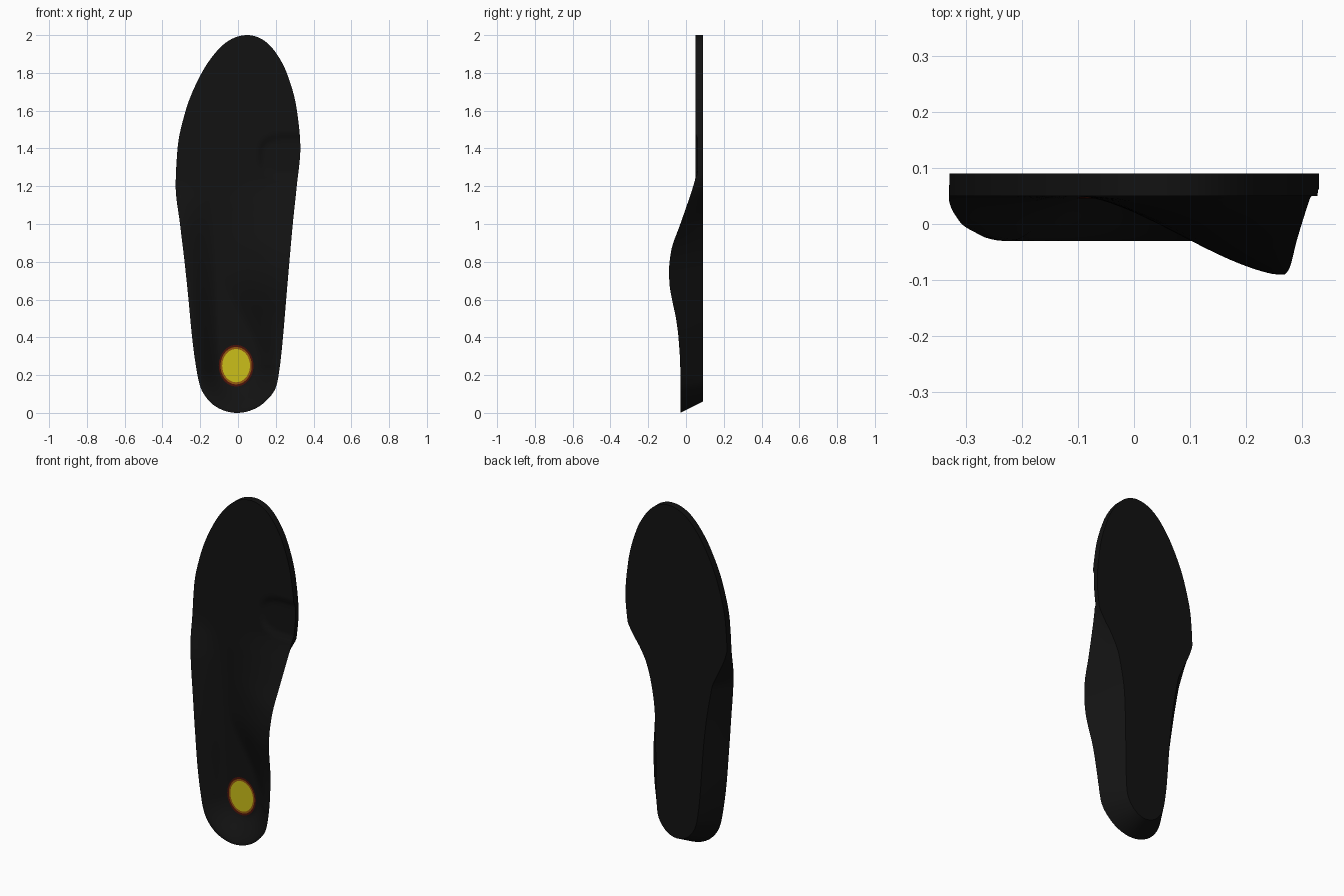
import bpy
import math

if "Cube" in bpy.data.objects:
    bpy.data.objects.remove(bpy.data.objects["Cube"])

BACK = 0.09      # flat underside plane
FLOOR = 0.05     # foot-side surface of the thin forefoot


def curve(points):
    """Monotone smooth interpolation through (t, value) points."""
    ts, vs = zip(*points)
    d = [(vs[i + 1] - vs[i]) / (ts[i + 1] - ts[i]) for i in range(len(ts) - 1)]
    m = [d[0]] + [2 * a * b / (a + b) if a * b > 0 else 0 for a, b in zip(d, d[1:])] + [d[-1]]

    def f(t):
        t = min(max(t, ts[0]), ts[-1])
        i = max(j for j in range(len(d)) if ts[j] <= t)
        h = ts[i + 1] - ts[i]
        s = (t - ts[i]) / h
        return (vs[i] * (1 + 2 * s) * (1 - s) ** 2 + vs[i + 1] * s * s * (3 - 2 * s)
                + h * s * (1 - s) * (m[i] * (1 - s) - m[i + 1] * s))
    return f


def angle(z):
    return math.acos(max(-1, min(1, 1 - z)))


def outline(points):
    f = curve([(angle(z), x) for z, x in points])
    return lambda z: f(angle(z))


# Outline seen from the front
left = outline([(0, -.005), (.06, -.15), (.14, -.2), (.25, -.223), (.4, -.243), (.6, -.262),
                (.8, -.283), (1, -.307), (1.2, -.33), (1.4, -.32), (1.6, -.277),
                (1.8, -.192), (1.9, -.125), (1.97, -.05), (2, .05)])
right = outline([(0, -.005), (.06, .145), (.14, .202), (.25, .222), (.4, .238), (.6, .255),
                 (.8, .272), (1, .29), (1.2, .311), (1.4, .33), (1.6, .312),
                 (1.8, .258), (1.9, .205), (1.97, .14), (2, .05)])

# Rim height on the outer side and on the arch side
rim_outer = curve([(0, -.03), (.3, -.03), (.6, -.025), (.8, -.015), (1, .0), (1.1, .02),
                   (1.2, .045), (1.26, FLOOR), (2, FLOOR)])
rim_arch = curve([(0, -.03), (.25, -.031), (.4, -.04), (.5, -.053), (.6, -.074), (.68, -.087),
                  (.75, -.09), (.85, -.08), (1, -.03), (1.1, .005), (1.2, .038),
                  (1.25, FLOOR), (2, FLOOR)])

# How far the base is drawn in below the rim, and where the arch slope begins
inset_outer = curve([(0, .36), (.6, .34), (1, .25), (1.1, .15), (1.2, .04), (1.25, 0), (2, 0)])
inset_arch = curve([(0, .38), (.75, .48), (1, .38), (1.1, .25), (1.2, .06), (1.25, 0), (2, 0)])
arch_start = curve([(0, .45), (.3, .42), (.75, -.3), (1.1, -.3), (1.3, 0), (2, 0)])


def ramp(s):
    s = min(max(s, 0), 1)
    return .5 * s + .5 * s * s * (3 - 2 * s)


def smooth(s):
    s = min(max(s, 0), 1)
    return s * s * (3 - 2 * s)


def foot_surface(x, z):
    """y of the foot-side surface: floor, cupped heel, arch and toe-joint recess."""
    l, r = left(z), right(z)
    mid = (l + r) / 2
    u = (x - mid) / max((r - l) / 2, 1e-6)
    a, o = u, -u
    if z < .25:
        rad = min(1, math.hypot(x / .222, (z - .25) / .25))
        edge = max(abs(u), rad)
        heel = (FLOOR + .03) * ramp((rad - .43) / .53)
        if edge > .995:
            heel = FLOOR + .03
        y = FLOOR - heel
    else:
        s0 = arch_start(z)
        bump_a = (FLOOR - rim_arch(z)) * ramp((a - s0) / (.94 - s0))
        bump_o = (FLOOR - rim_outer(z)) * ramp((o - .43) / .53)
        y = FLOOR - max(bump_a, bump_o)
    q = (abs((x - .28) / .18) ** 3 + abs((z - 1.36) / .115) ** 3) ** (1 / 3)
    return y + .012 * smooth((1 - q) / .2)


def add_mesh(name, verts, faces, colors, slots=None):
    mesh = bpy.data.meshes.new(name)
    mesh.from_pydata(verts, [], faces)
    for i, c in enumerate(colors):
        mat = bpy.data.materials.new(f"{name}_{i}")
        mat.diffuse_color = (*c, 1)
        mat.use_nodes = True
        mat.node_tree.nodes["Principled BSDF"].inputs["Base Color"].default_value = mat.diffuse_color
        mesh.materials.append(mat)
    if slots:
        mesh.polygons.foreach_set("material_index", slots)
    ob = bpy.data.objects.new(name, mesh)
    bpy.context.collection.objects.link(ob)
    bpy.ops.object.select_all(action='DESELECT')
    ob.select_set(True)
    bpy.context.view_layer.objects.active = ob
    bpy.ops.object.mode_set(mode='EDIT')
    bpy.ops.mesh.select_all(action='SELECT')
    bpy.ops.mesh.normals_make_consistent(inside=False)
    bpy.ops.object.mode_set(mode='OBJECT')
    bpy.ops.object.shade_smooth_by_angle(angle=math.radians(35))
    return ob


# Insole body: closed sections lofted from heel to toe
NU, NW, NZ = 56, 4, 150
verts, faces = [], []
for k in range(NZ + 1):
    t = .02 + (math.pi - .04) * k / NZ
    z = 1 - math.cos(t)
    l, r = left(z), right(z)
    xs = [l + (r - l) * i / NU for i in range(NU + 1)]
    top = [(x, foot_surface(x, z), z) for x in xs]
    zb = z + .06 * max(0, 1 - z / .3)
    base = [(x * (1 - (inset_arch(z) if x > 0 else inset_outer(z))), BACK, zb) for x in xs]

    def wall(p, q):
        return [tuple(a + (b - a) * i / NW for a, b in zip(p, q)) for i in range(1, NW)]
    verts += top + wall(top[-1], base[-1]) + base[::-1] + wall(base[0], top[0])
n = len(verts) // (NZ + 1)
for k in range(NZ):
    for i in range(n):
        j = (i + 1) % n
        faces.append((k * n + i, k * n + j, (k + 1) * n + j, (k + 1) * n + i))
faces += [tuple(range(n)), tuple(range(NZ * n, NZ * n + n))]
add_mesh("insole_body", verts, faces, [(.006, .006, .006)])

# Heel pad: thin coloured patch following the cup, yellow fading to dark red
SEG, RINGS = 48, 10
verts, faces, slots = [], [], []
for k in range(RINGS + 1):
    for i in range(SEG):
        a = math.tau * i / SEG
        x = -.01 + .092 * k / RINGS * math.cos(a)
        z = .25 + .11 * k / RINGS * math.sin(a)
        verts.append((x, foot_surface(x, z) - .002, z))
for k in range(RINGS):
    for i in range(SEG):
        j = (i + 1) % SEG
        if k:
            faces.append((k * SEG + i, k * SEG + j, (k + 1) * SEG + j, (k + 1) * SEG + i))
            slots.append(max(0, k - 7))
faces.append(tuple(range(SEG, 2 * SEG)))
slots.append(0)
add_mesh("heel_pad", verts, faces, [(.6, .52, .01), (.3, .1, .005), (.07, .006, .003)], slots)
